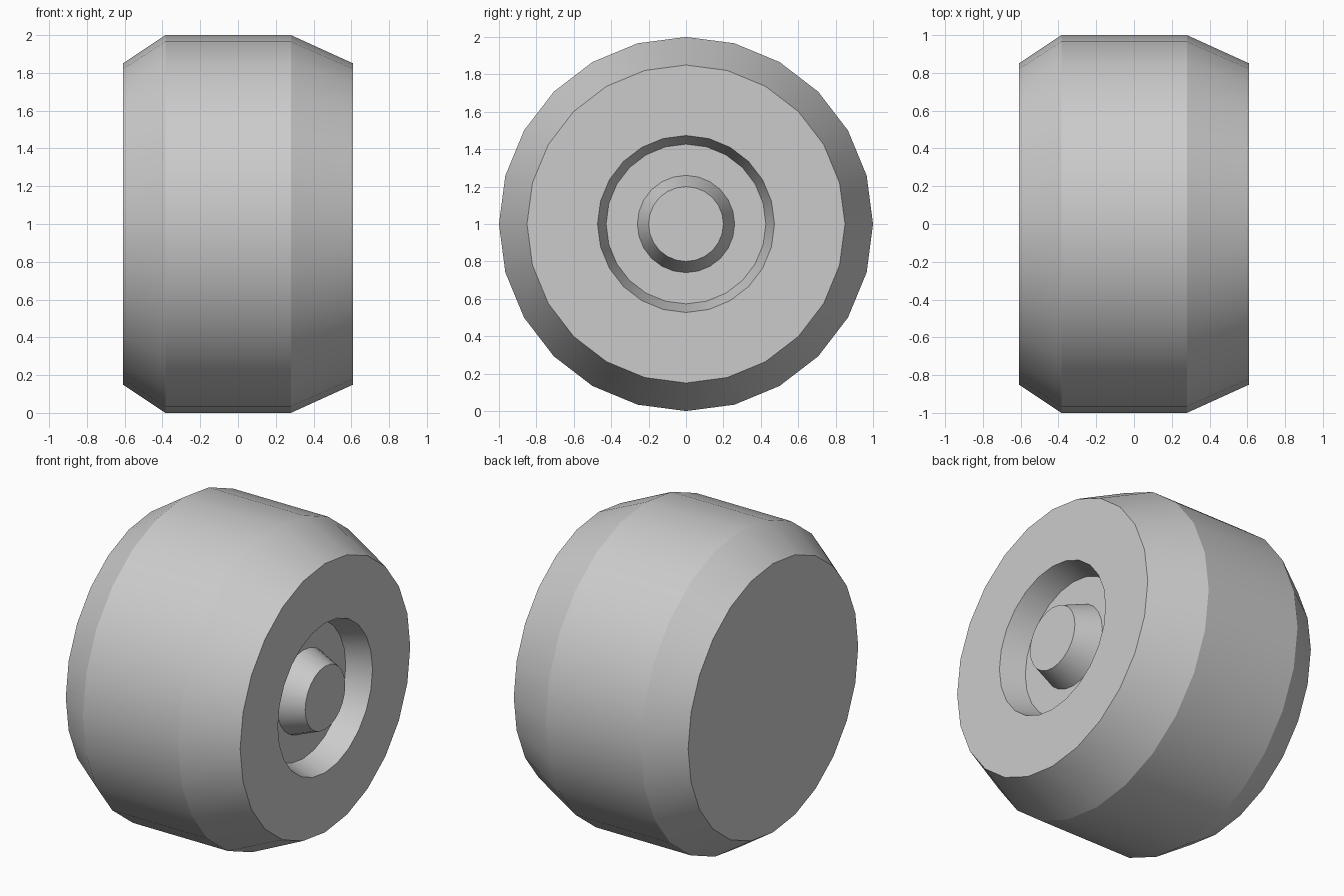
import bpy, bmesh
from math import sin, cos, tau, radians

if "Cube" in bpy.data.objects:
    bpy.data.objects.remove(bpy.data.objects["Cube"])

SIDES = 24


def lathe(name, profile, cap_first=False, cap_last=False):
    """Revolve (x, radius) points around the wheel axle (x axis at z = 1)."""
    bm = bmesh.new()
    rings = []
    for x, r in profile:
        rings.append([bm.verts.new((x, r * sin(tau * i / SIDES), 1 + r * cos(tau * i / SIDES)))
                      for i in range(SIDES)])
    for a, b in zip(rings, rings[1:]):
        for i in range(SIDES):
            j = (i + 1) % SIDES
            bm.faces.new((a[i], b[i], b[j], a[j]))
    # flat end discs, wound to match the sides
    if cap_first:
        bm.faces.new(rings[0])
    if cap_last:
        bm.faces.new(rings[-1][::-1])
    mesh = bpy.data.meshes.new(name)
    bm.to_mesh(mesh)
    bm.free()
    obj = bpy.data.objects.new(name, mesh)
    bpy.context.collection.objects.link(obj)
    bpy.ops.object.select_all(action='DESELECT')
    obj.select_set(True)
    bpy.context.view_layer.objects.active = obj
    bpy.ops.object.shade_smooth_by_angle(angle=radians(20))
    return obj


FLOOR = 0.455  # x position of the recess floor

# Tyre: flat inner side, bevelled tread, outer side with a tapered recess
lathe("tyre", [(-0.61, 0.85), (-0.385, 1.0), (0.28, 1.0), (0.61, 0.85),
               (0.61, 0.473), (FLOOR, 0.427), (FLOOR, 0.26)], cap_first=True)

# Axle hub: tapered stub rising from the recess floor, flush with the side
lathe("axle_hub", [(FLOOR, 0.26), (0.61, 0.20)], cap_last=True)
